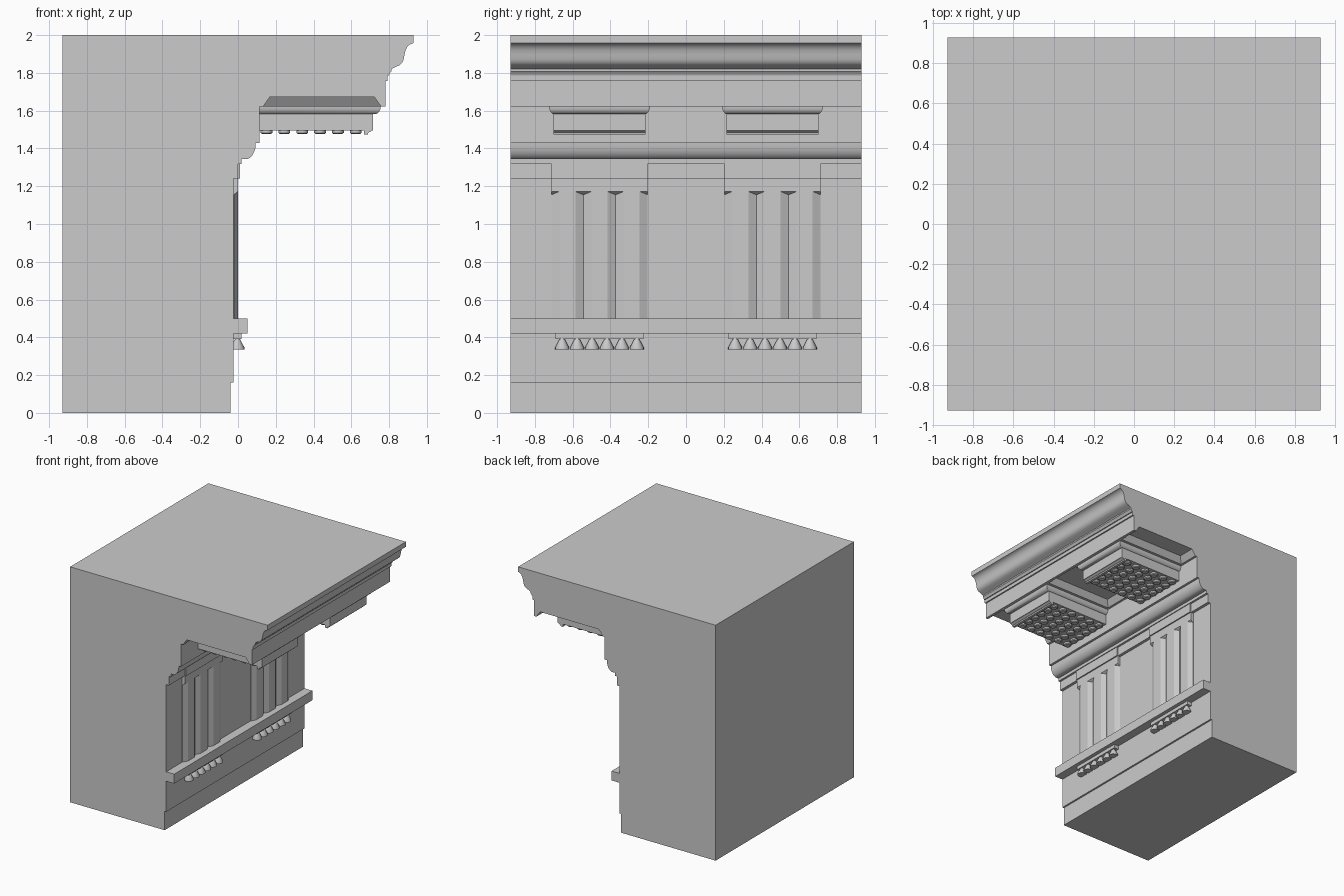
import bpy, bmesh

if "Cube" in bpy.data.objects:
    bpy.data.objects.remove(bpy.data.objects["Cube"])

HALF = 0.928      # half length of the block along y
BAY = 0.458       # centre of each triglyph bay
BAYS = (-BAY, BAY)
GUTTA_Y = [(i - 2.5) * 0.079 for i in range(6)]


def finish(name, bm, smooth=False):
    bmesh.ops.remove_doubles(bm, verts=bm.verts, dist=1e-5)
    bmesh.ops.recalc_face_normals(bm, faces=bm.faces)
    me = bpy.data.meshes.new(name)
    bm.to_mesh(me)
    bm.free()
    ob = bpy.data.objects.new(name, me)
    bpy.context.collection.objects.link(ob)
    if smooth:
        smooth_by_angle(ob)
    return ob


def smooth_by_angle(ob):
    bpy.ops.object.select_all(action='DESELECT')
    bpy.context.view_layer.objects.active = ob
    ob.select_set(True)
    bpy.ops.object.shade_smooth_by_angle(angle=0.6)


def loft(bm, rings):
    """Join equal-length rings of points into a capped solid."""
    vs = [[bm.verts.new(p) for p in r] for r in rings]
    n = len(vs[0])
    for a, b in zip(vs, vs[1:]):
        for i in range(n):
            j = (i + 1) % n
            bm.faces.new((a[i], a[j], b[j], b[i]))
    bm.faces.new(vs[0][::-1])
    bm.faces.new(vs[-1])


def rect(x0, x1, y0, y1, z):
    return [(x0, y0, z), (x1, y0, z), (x1, y1, z), (x0, y1, z)]


def box(bm, x0, x1, y0, y1, z0, z1):
    loft(bm, [rect(x0, x1, y0, y1, z0), rect(x0, x1, y0, y1, z1)])


def frustum(bm, x, y, levels, n=16):
    """Round drop from (radius, z) levels."""
    from math import cos, sin, tau
    loft(bm, [[(x + r * cos(tau * i / n), y + r * sin(tau * i / n), z)
               for i in range(n)] for r, z in levels])


# Main entablature: one moulded profile run along y
profile = [
    (-0.928, 0), (-0.04, 0), (-0.04, 0.16), (-0.025, 0.16), (-0.025, 0.42),
    (0.05, 0.42), (0.05, 0.50), (-0.025, 0.50), (-0.025, 1.24), (0.0, 1.24),
    (0.0, 1.317), (0.018, 1.317), (0.018, 1.343),
    # bed moulding
    (0.048, 1.343), (0.062, 1.350), (0.075, 1.363), (0.085, 1.38),
    (0.092, 1.403), (0.094, 1.43), (0.114, 1.43), (0.114, 1.622),
    # corona and crown moulding
    (0.78, 1.622), (0.78, 1.757), (0.792, 1.757), (0.792, 1.785),
    (0.799, 1.787), (0.804, 1.80), (0.812, 1.808), (0.812, 1.82),
    (0.835, 1.832), (0.855, 1.840), (0.869, 1.853), (0.877, 1.872),
    (0.881, 1.895), (0.888, 1.922), (0.899, 1.942), (0.914, 1.953),
    (0.928, 1.957), (0.928, 2.0), (-0.928, 2.0)]
bm = bmesh.new()
loft(bm, [[(x, y, z) for x, z in profile] for y in (-HALF, HALF)])
body = finish("entablature_body", bm)

# Sloped soffit coffers, cut between the mutules and through both ends
bm = bmesh.new()
for c in (-2 * BAY, 0, 2 * BAY):
    loft(bm, [rect(0.133 - d, 0.757 + d, c - 0.168 - d, c + 0.168 + d, z)
              for d, z in ((0.014, 1.602), (-0.035, 1.672))])
cutter = finish("coffer_cutter", bm)
cutter.hide_render = True
mod = body.modifiers.new("coffers", 'BOOLEAN')
mod.operation = 'DIFFERENCE'
mod.solver = 'EXACT'
mod.object = cutter
bpy.context.view_layer.objects.active = body
bpy.ops.object.modifier_apply(modifier=mod.name)
bpy.data.objects.remove(cutter)
smooth_by_angle(body)

# Triglyph section across y: (offset, groove?) with half grooves at the edges
flutes = [(-0.255, 1), (-0.213, 0), (-0.127, 0), (-0.085, 1), (-0.043, 0),
          (0.043, 0), (0.085, 1), (0.127, 0), (0.213, 0), (0.255, 1)]


def flute_ring(c, z, depth, drop=0.0):
    pts = [(-depth * g, c + o, z - drop * g) for o, g in flutes]
    return pts + [(-0.04, c + 0.255, z), (-0.04, c - 0.255, z)]


for side, c in zip(("left", "right"), BAYS):
    # Triglyph with sloping groove tops and projecting cap
    bm = bmesh.new()
    loft(bm, [flute_ring(c, 0.495, 0.022), flute_ring(c, 1.172, 0.022, 0.018),
              flute_ring(c, 1.172, 0), flute_ring(c, 1.245, 0)])
    finish("triglyph_" + side, bm)
    bm = bmesh.new()
    box(bm, -0.03, 0.011, c - 0.255, c + 0.255, 1.24, 1.318)
    finish("triglyph_cap_" + side, bm)

    # Regula strip with its row of conical drops
    bm = bmesh.new()
    box(bm, -0.04, 0.018, c - 0.232, c + 0.232, 0.39, 0.422)
    finish("regula_" + side, bm)
    bm = bmesh.new()
    for y in GUTTA_Y:
        frustum(bm, -0.003, c + y, ((0.037, 0.335), (0.037, 0.346), (0.013, 0.392)))
    finish("regula_drops_" + side, bm, True)

    # Mutule block with rounded top moulding
    bm = bmesh.new()
    loft(bm, [rect(0.11, x, c - h, c + h, z) for x, h, z in (
        (0.715, 0.243, 1.496), (0.715, 0.243, 1.582), (0.733, 0.248, 1.583),
        (0.743, 0.256, 1.590), (0.750, 0.262, 1.599), (0.754, 0.266, 1.610),
        (0.755, 0.267, 1.623))])
    finish("mutule_" + side, bm, True)

    # Drip lip along the mutule's front edge
    bm = bmesh.new()
    lip = [(0.667, 1.473), (0.688, 1.473), (0.690, 1.484), (0.703, 1.489),
           (0.714, 1.500), (0.667, 1.500)]
    loft(bm, [[(x, c + s * 0.2425, z) for x, z in lip] for s in (-1, 1)])
    finish("mutule_lip_" + side, bm, True)

    # Grid of six by six drops under the mutule
    bm = bmesh.new()
    for i in range(6):
        for y in GUTTA_Y:
            frustum(bm, 0.151 + i * 0.0945, c + y,
                    ((0.024, 1.477), (0.031, 1.483), (0.031, 1.498)))
    finish("mutule_drops_" + side, bm, True)
